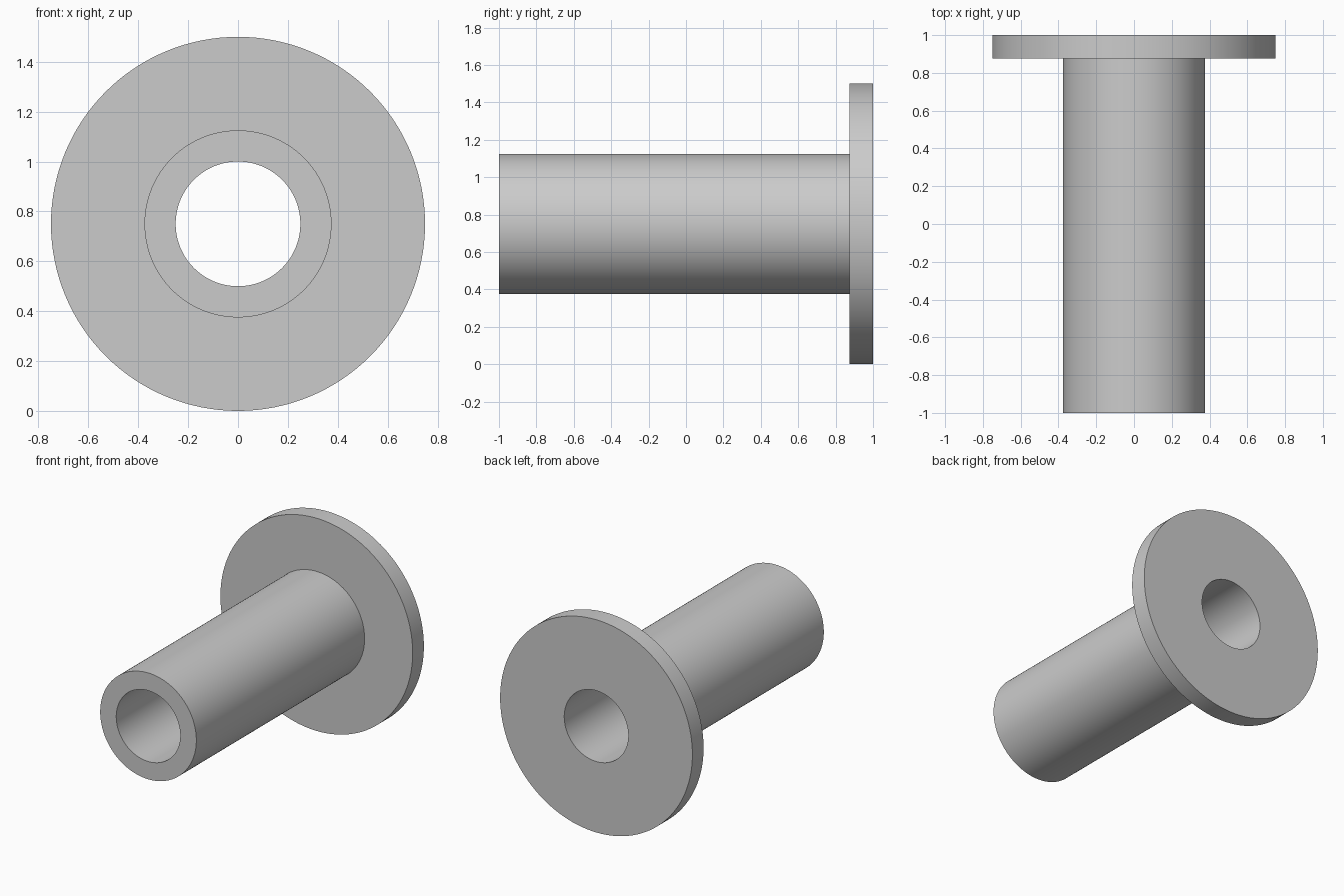
import bpy
import bmesh
import math

cube = bpy.data.objects.get("Cube")
if cube:
    bpy.data.objects.remove(cube, do_unlink=True)

SEGMENTS = 128
AXIS_HEIGHT = 0.75

# Plain grey material
grey = bpy.data.materials.new("plain grey")
grey.use_nodes = True
colour = (0.6, 0.6, 0.6, 1)
grey.diffuse_color = colour
grey.node_tree.nodes["Principled BSDF"].inputs["Base Color"].default_value = colour

# Closed cross-section as (radius, y): bore, tube end, tube wall, flange
profile = [(0.25, -1), (0.375, -1), (0.375, 0.875),
           (0.75, 0.875), (0.75, 1), (0.25, 1)]

# Sweep the cross-section around the y axis
bm = bmesh.new()
rings = []
for radius, y in profile:
    ring = []
    for i in range(SEGMENTS):
        a = math.tau * i / SEGMENTS
        ring.append(bm.verts.new((radius * math.cos(a), y, radius * math.sin(a))))
    rings.append(ring)
for k, ring in enumerate(rings):
    following = rings[(k + 1) % len(rings)]
    for i in range(SEGMENTS):
        j = (i + 1) % SEGMENTS
        bm.faces.new((ring[i], ring[j], following[j], following[i]))
bmesh.ops.recalc_face_normals(bm, faces=bm.faces)

mesh = bpy.data.meshes.new("flanged_sleeve")
bm.to_mesh(mesh)
bm.free()
mesh.materials.append(grey)

sleeve = bpy.data.objects.new("flanged_sleeve", mesh)
sleeve.location.z = AXIS_HEIGHT
bpy.context.collection.objects.link(sleeve)

# Smooth round walls, crisp rims
bpy.ops.object.select_all(action="DESELECT")
sleeve.select_set(True)
bpy.context.view_layer.objects.active = sleeve
bpy.ops.object.shade_smooth_by_angle(angle=math.radians(30))
